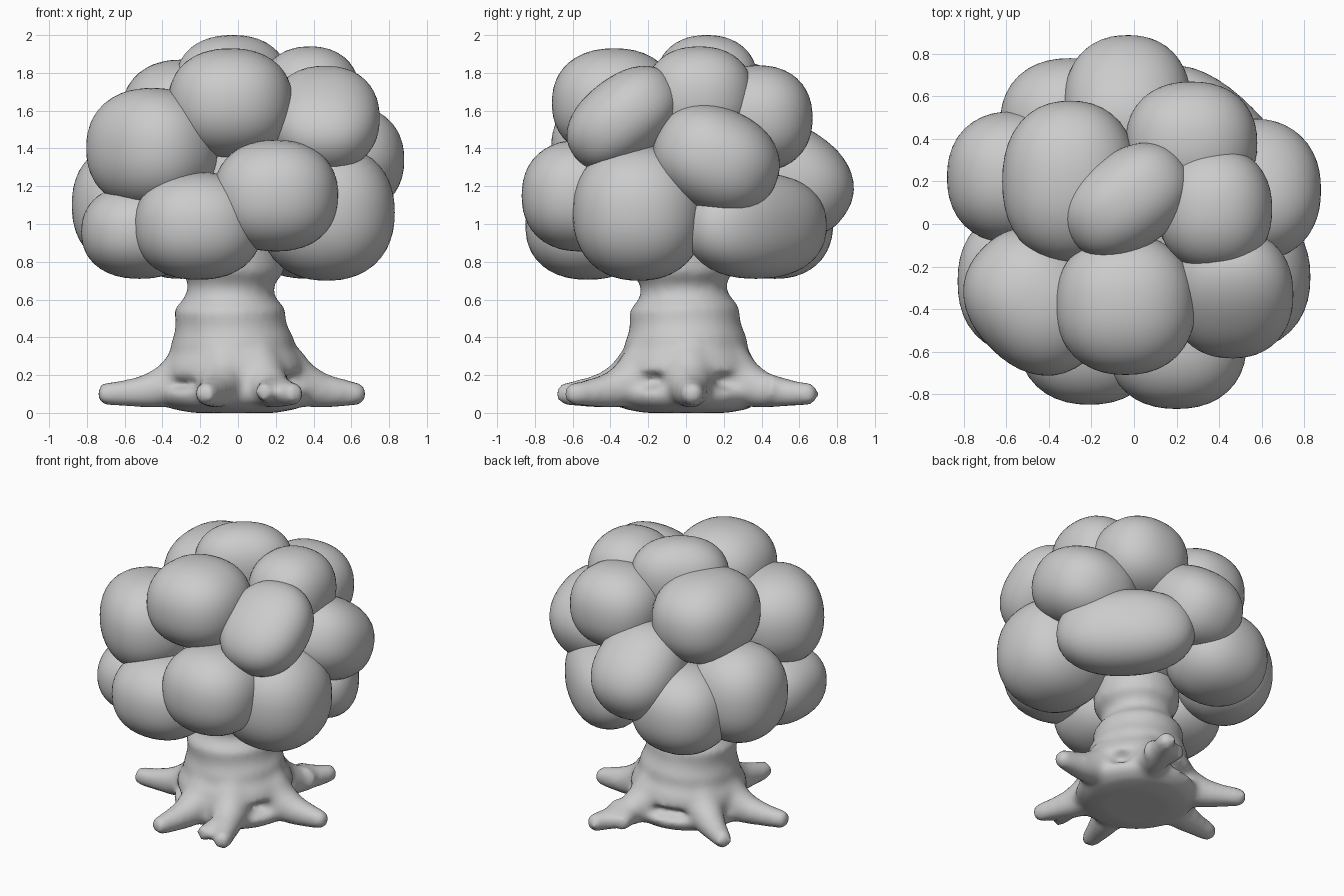
import bpy, bmesh, math
from mathutils import Vector, Euler

if "Cube" in bpy.data.objects:
    bpy.data.objects.remove(bpy.data.objects["Cube"])


def finish(bm, name):
    bmesh.ops.recalc_face_normals(bm, faces=bm.faces)
    me = bpy.data.meshes.new(name)
    bm.to_mesh(me)
    bm.free()
    for p in me.polygons:
        p.use_smooth = True
    ob = bpy.data.objects.new(name, me)
    bpy.context.collection.objects.link(ob)
    return ob


def puff(name, centre, radii, rot=(0, 0, 0), power=2.25):
    """Slightly boxy ellipsoid of foliage."""
    bm = bmesh.new()
    bmesh.ops.create_icosphere(bm, subdivisions=4, radius=1)
    turn = Euler([math.radians(a) for a in rot]).to_matrix()
    for v in bm.verts:
        n = sum(abs(c) ** power for c in v.co) ** (1 / power)
        v.co = turn @ Vector([c / n * r for c, r in zip(v.co, radii)]) + Vector(centre)
    return finish(bm, name)


def tube(bm, path, sides=20):
    """Closed loft of round rings along (x, y, z, radius) points."""
    pts = [Vector(p[:3]) for p in path]
    rings = []
    for i, p in enumerate(pts):
        t = (pts[min(i + 1, len(pts) - 1)] - pts[max(i - 1, 0)]).normalized()
        q = t.to_track_quat('Z', 'Y')
        rings.append([bm.verts.new(p + q @ Vector((math.cos(a), math.sin(a), 0)) * path[i][3])
                      for a in (2 * math.pi * k / sides for k in range(sides))])
    for a, b in zip(rings, rings[1:]):
        for k in range(sides):
            bm.faces.new((a[k], a[(k + 1) % sides], b[(k + 1) % sides], b[k]))
    bm.faces.new(rings[0][::-1])
    bm.faces.new(rings[-1])


# Trunk with flared base, fused with the roots
bm = bmesh.new()
tube(bm, [(-.02, 0, .0, .22), (-.02, 0, .02, .33), (-.02, 0, .06, .39), (-.02, 0, .12, .405),
          (-.02, 0, .2, .385), (-.03, 0, .28, .365), (-.03, 0, .38, .33),
          (-.045, -.01, .55, .30), (-.035, -.015, .75, .28), (-.02, -.02, 1.1, .27)], 32)
# Roots: angle, reach
for ang, reach in [(3, .69), (67, .75), (145, .72), (187, .74), (-104, .70), (-63, .71)]:
    c, s = math.cos(math.radians(ang)), math.sin(math.radians(ang))
    tube(bm, [(c * r - .01, s * r, z, w) for r, z, w in
              [(.12, .38, .12), (.24, .24, .14), (.34, .15, .125), (.46, .115, .095),
               (.57, .105, .075), (reach - .03, .1, .06), (reach, .1, .045)]])
# Short forks on some roots
for a, b in [((.17, .40), (.09, .60)), ((.2, -.36), (.13, -.62)), ((.22, .42), (.16, .62))]:
    tube(bm, [(a[0], a[1], .13, .085), ((a[0] + b[0]) / 2, (a[1] + b[1]) / 2, .115, .07),
              (b[0], b[1], .11, .045)])
trunk = finish(bm, "trunk_and_roots")
m = trunk.modifiers.new("fuse", 'REMESH')
m.mode = 'VOXEL'
m.voxel_size = .022
m.use_smooth_shade = True
m = trunk.modifiers.new("soften", 'SMOOTH')
m.factor = .5
m.iterations = 14

# Foliage puffs: centre, radii, tilt
puffs = [
    # lower ring
    ((-.21, -.52, .99), (.34, .33, .285)),
    ((.20, -.56, 1.15), (.33, .31, .295)),
    ((.47, -.25, 1.06), (.36, .35, .36)),
    ((.38, .37, .99), (.45, .25, .28), (0, 0, -45)),
    ((-.30, .47, 1.01), (.33, .31, .30)),
    ((-.57, .22, 1.10), (.31, .31, .33)),
    ((-.52, -.27, .96), (.31, .34, .25)),
    # middle ring
    ((-.455, -.365, 1.40), (.31, .36, .32), (0, 0, 45)),
    ((.55, .16, 1.34), (.33, .34, .275), (-25, 0, 0)),
    ((-.03, .56, 1.24), (.30, .34, .27), (-35, 0, 0)),
    # upper ring
    ((-.04, -.38, 1.64), (.33, .33, .29)),
    ((.46, -.33, 1.56), (.29, .33, .22), (38, 0, 0)),
    ((.27, .38, 1.56), (.31, .29, .28)),
    ((-.30, .20, 1.57), (.32, .38, .30)),
    # top
    ((-.03, .11, 1.74), (.32, .23, .26), (0, 0, 35)),
    ((.38, .07, 1.67), (.27, .29, .27)),
]
for i, p in enumerate(puffs):
    puff(f"foliage_{i + 1:02d}", *p)

# Hidden core closing gaps between puffs
puff("foliage_core", (0, 0, 1.25), (.46, .46, .42))
